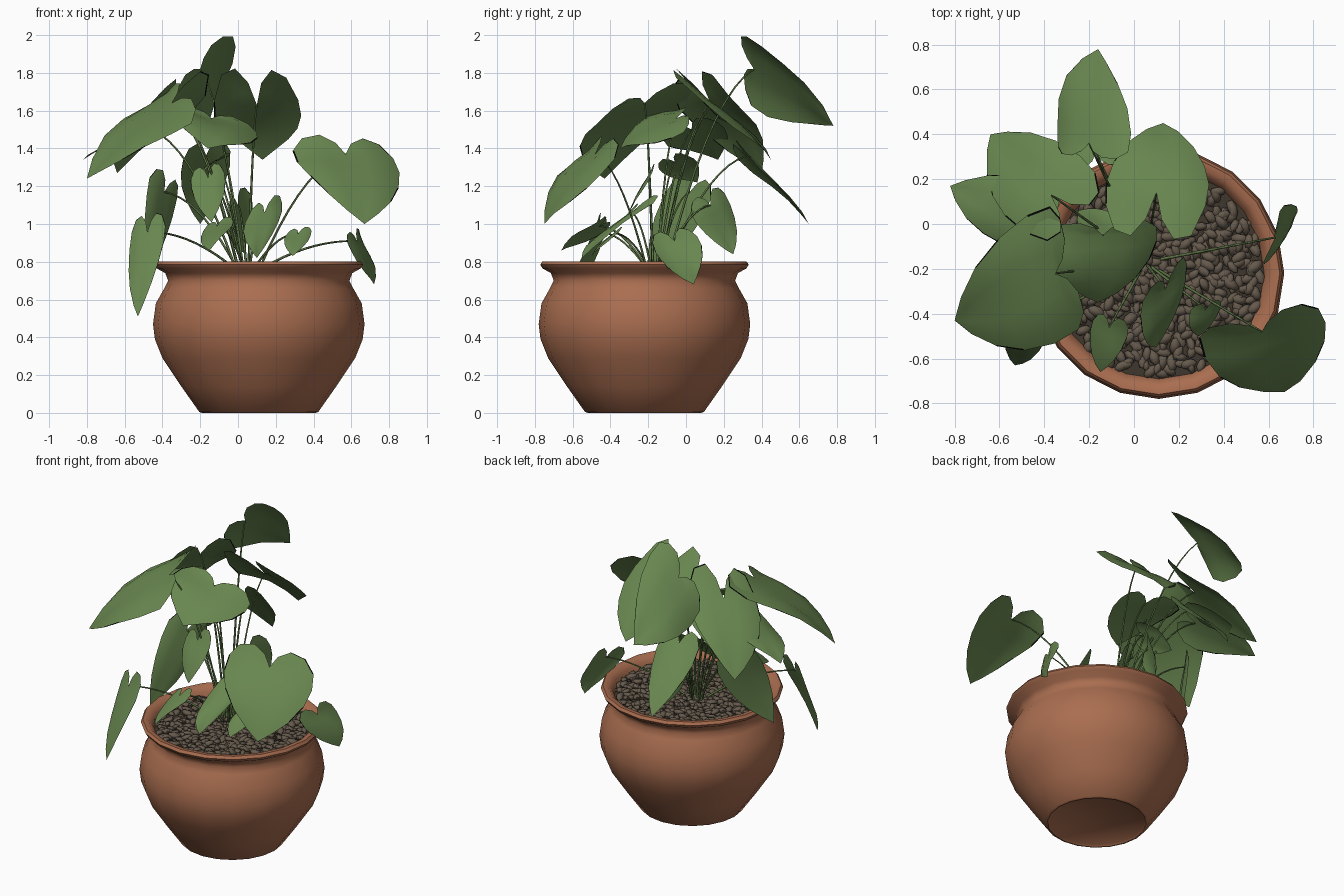
import bpy, bmesh, math, random
from mathutils import Vector, Matrix, Euler

random.seed(4)
cube = bpy.data.objects.get("Cube")
if cube:
    bpy.data.objects.remove(cube)

CENTRE = Vector((0.11, -0.22, 0))      # middle of the pot
CROWN = Vector((0.05, -0.17, 0.76))    # where the stalks leave the soil
SIDES = 20


def material(name, colour):
    m = bpy.data.materials.new(name)
    m.use_nodes = True
    m.diffuse_color = (*colour, 1)
    bsdf = m.node_tree.nodes["Principled BSDF"]
    bsdf.inputs["Base Color"].default_value = (*colour, 1)
    bsdf.inputs["Roughness"].default_value = 0.8
    return m


terracotta = material("terracotta", (0.40, 0.155, 0.08))
soil_brown = material("soil brown", (0.05, 0.038, 0.027))
pebble_brown = material("pebble brown", (0.13, 0.1, 0.072))
leaf_green = material("leaf green", (0.14, 0.24, 0.08))
edge_black = material("leaf edge black", (0.002, 0.002, 0.002))
stem_green = material("stem green", (0.11, 0.18, 0.06))


def finish(bm, name, mats, angle=None):
    me = bpy.data.meshes.new(name)
    bm.to_mesh(me)
    bm.free()
    ob = bpy.data.objects.new(name, me)
    bpy.context.collection.objects.link(ob)
    for m in mats:
        me.materials.append(m)
    if angle:
        bpy.ops.object.select_all(action="DESELECT")
        bpy.context.view_layer.objects.active = ob
        ob.select_set(True)
        bpy.ops.object.shade_smooth_by_angle(angle=math.radians(angle))


# Pot: one turned profile, outside, over the lip and down inside
profile = [(0, 0.01), (0.29, 0.01), (0.3, 0), (0.315, 0.005), (0.41, 0.14), (0.51, 0.29),
           (0.55, 0.39), (0.56, 0.47), (0.545, 0.58), (0.5, 0.66), (0.48, 0.7),
           (0.495, 0.74), (0.54, 0.765), (0.552, 0.785), (0.54, 0.802), (0.51, 0.8),
           (0.48, 0.77), (0.46, 0.7)]
bm = bmesh.new()
verts = [bm.verts.new((CENTRE.x + r, CENTRE.y, z)) for r, z in profile]
edges = [bm.edges.new(pair) for pair in zip(verts, verts[1:])]
bmesh.ops.spin(bm, geom=verts + edges, cent=CENTRE, axis=(0, 0, 1),
               angle=math.tau, steps=SIDES, use_duplicate=False)
bmesh.ops.remove_doubles(bm, verts=bm.verts[:], dist=0.0005)
bmesh.ops.recalc_face_normals(bm, faces=bm.faces[:])
finish(bm, "pot", [terracotta], 50)

# Soil under the pebbles
bm = bmesh.new()
bmesh.ops.create_circle(bm, cap_ends=True, segments=SIDES, radius=0.475,
                        matrix=Matrix.Translation(CENTRE + Vector((0, 0, 0.738))))
finish(bm, "soil", [soil_brown])

# Pebbles: flattened stones spread evenly by the golden angle
bm = bmesh.new()
COUNT = 480
for i in range(COUNT):
    r = 0.455 * math.sqrt((i + 0.5) / COUNT)
    a = i * 2.39996 + random.uniform(-0.1, 0.1)
    pos = CENTRE + Vector((r * math.cos(a), r * math.sin(a), 0.745 + random.uniform(-0.006, 0.01)))
    turn = Euler((random.uniform(-0.4, 0.4), random.uniform(-0.4, 0.4), random.uniform(0, 6.3)))
    size = random.uniform(0.8, 1.2)
    scale = Matrix.Diagonal((0.038 * size, 0.023 * size, 0.016 * size, 1))
    bmesh.ops.create_icosphere(bm, subdivisions=1, radius=1,
                               matrix=Matrix.Translation(pos) @ turn.to_matrix().to_4x4() @ scale)
finish(bm, "pebbles", [pebble_brown], 60)

# Half of a heart: distance along the midrib, distance sideways
HEART = [(0, 0), (-0.6, 0.15), (-1, 0.42), (-0.85, 0.75), (-0.2, 0.97), (0.17, 1),
         (0.42, 0.88), (0.65, 0.64), (0.86, 0.3), (1, 0)]
RINGS = (0, 0.35, 0.7, 0.97, 1)


def leaf(name, base, tip, side, lobe=0.25):
    """Heart-shaped blade; base is the notch, side the half width."""
    base, tip, side = Vector(base), Vector(tip), Vector(side)
    axis = tip - base
    normal = axis.cross(side).normalized()
    if normal.z < 0:
        side, normal = -side, -normal
    phase = random.uniform(0, 6)

    def point(u, v, sign):
        ripple = 0.07 * v * math.sin(5 * u + phase + sign)
        lift = side.length * (0.12 * math.sin(math.pi * max(u, 0)) + 0.16 * v - 0.3 * v * v + ripple)
        return base + axis * u + side * v * sign + normal * lift

    bm = bmesh.new()
    for sign in (1, -1):
        rows = []
        for u, v in HEART:
            u = u * lobe if u < 0 else u
            root = max(u, 0)
            rows.append([bm.verts.new(point(root + (u - root) * s, v * s, sign)) for s in RINGS])
        for a, b in zip(rows, rows[1:]):
            withered = random.random() < 0.4
            for k in range(len(RINGS) - 1):
                quad = [a[k], b[k], b[k + 1], a[k + 1]]
                face = bm.faces.new(quad if sign > 0 else quad[::-1])
                # Dark withered stretches along the rim
                face.material_index = int(withered and k == len(RINGS) - 2)
    bmesh.ops.remove_doubles(bm, verts=bm.verts[:], dist=0.0004)
    bmesh.ops.dissolve_degenerate(bm, edges=bm.edges[:], dist=0.0004)
    finish(bm, name, [leaf_green, edge_black], 60)
    stalk(name + "_stalk", base)


def stalk(name, end):
    """Thin arching stalk from the crown to a blade."""
    out = Vector((end.x - CROWN.x, end.y - CROWN.y, 0))
    start = CROWN + out * 0.12
    rise = end.z - start.z
    bend = start + out * 0.45 + Vector((0, 0, rise * 0.85 + 0.03))
    cu = bpy.data.curves.new(name, "CURVE")
    cu.dimensions = "3D"
    cu.bevel_depth = 0.006
    cu.bevel_resolution = 0
    cu.use_fill_caps = True
    sp = cu.splines.new("POLY")
    steps = 9
    sp.points.add(steps)
    for i, p in enumerate(sp.points):
        t = i / steps
        p.co = (*(start * (1 - t) ** 2 + bend * 2 * t * (1 - t) + end * t * t), 1)
        p.radius = 1.2 - 0.5 * t
    ob = bpy.data.objects.new(name, cu)
    bpy.context.collection.objects.link(ob)
    cu.materials.append(stem_green)


# Large upper blades
leaf("front_left_leaf", (0.57, -0.48, 1.37), (0.67, -0.75, 1.0), (0.27, 0.08, -0.03))
leaf("front_right_leaf", (-0.35, -0.22, 1.64), (-0.8, -0.43, 1.24), (0.07, -0.28, -0.09), 0.16)
leaf("top_back_leaf", (-0.2, 0.36, 1.82), (-0.16, 0.78, 1.52), (0.17, -0.02, 0.18), 0.15)
leaf("back_leaf", (0.1, 0.14, 1.63), (0.13, 0.45, 1.34), (0.23, -0.01, 0), 0.65)
leaf("back_right_leaf", (-0.37, 0.13, 1.64), (-0.64, 0.4, 1.27), (0.16, 0.14, 0.04), 0.4)
leaf("right_leaf", (-0.46, 0.03, 1.5), (-0.82, 0.17, 1.34), (0.07, 0.15, 0.04))
leaf("middle_leaf", (-0.14, -0.05, 1.56), (-0.16, -0.35, 1.4), (0.25, 0.02, -0.07), 0.2)
leaf("low_back_leaf", (-0.17, 0.32, 1.36), (-0.2, 0.65, 1.0), (0.13, 0.01, 0.02), 0.2)

# Drooping blades beside the pot
leaf("drooping_front_leaf", (-0.48, -0.47, 0.96), (-0.53, -0.63, 0.51), (0.09, -0.03, 0.02), 0.2)
leaf("drooping_right_leaf", (-0.39, 0.02, 1.17), (-0.51, -0.2, 0.72), (0.07, 0.1, -0.06), 0.2)
leaf("drooping_left_leaf", (0.63, -0.06, 0.91), (0.72, 0.04, 0.68), (0.04, 0.12, 0.02), 0.25)

# Young blades near the soil
leaf("young_front_leaf", (0.14, -0.29, 1.06), (0.1, -0.55, 0.82), (0.1, 0.09, 0.05), 0.3)
leaf("young_right_leaf", (-0.11, -0.46, 0.99), (-0.15, -0.66, 0.86), (0.08, -0.02, 0.03))
leaf("young_left_leaf", (0.32, -0.38, 0.95), (0.29, -0.5, 0.83), (0.07, 0.02, 0.01))
leaf("young_back_leaf", (0, 0.13, 1.1), (0.04, 0.25, 0.84), (0.06, 0.09, 0.05), 0.25)
leaf("young_middle_leaf", (-0.16, -0.2, 1.25), (-0.14, -0.32, 1.01), (0.09, 0.01, 0.02))
leaf("young_inner_leaf", (-0.12, -0.06, 1.33), (-0.25, 0.06, 1.22), (0.06, 0.08, 0.04))
